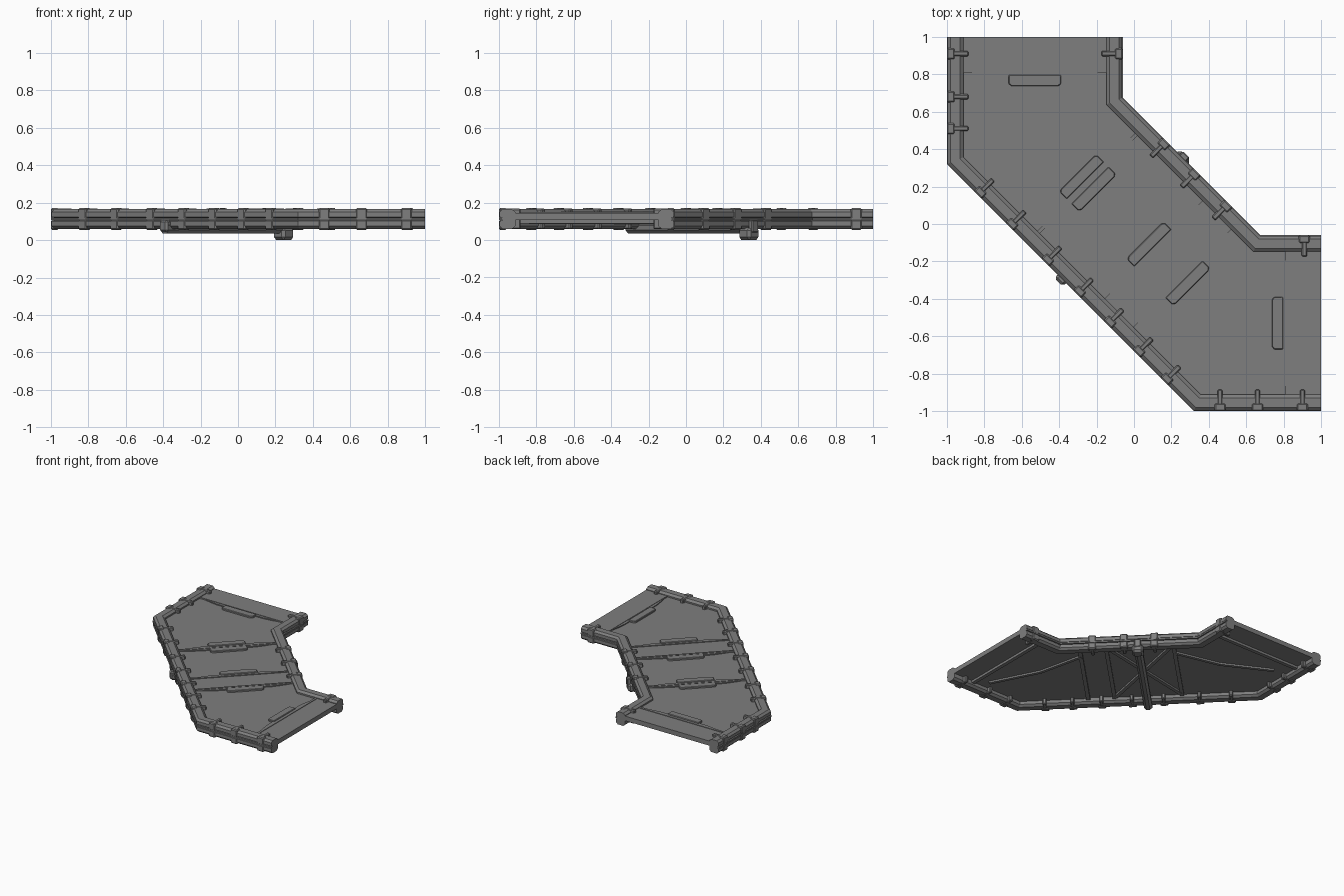
import bpy, bmesh
from math import radians
from mathutils import Matrix, Vector

cube = bpy.data.objects.get("Cube")
if cube:
    bpy.data.objects.remove(cube)

gray = bpy.data.materials.new("dark gray metal")
gray.use_nodes = True
gray.diffuse_color = (0.21, 0.21, 0.21, 1)
gray.node_tree.nodes["Principled BSDF"].inputs["Base Color"].default_value = (0.21, 0.21, 0.21, 1)

# local x runs across the walkway, local y along its slanted middle
DIAG = Matrix.Rotation(radians(45), 4, 'Z')
IDENT = Matrix.Identity(4)


def finish(name, bm, bevel=0):
    bmesh.ops.recalc_face_normals(bm, faces=bm.faces)
    mesh = bpy.data.meshes.new(name)
    bm.to_mesh(mesh)
    bm.free()
    mesh.materials.append(gray)
    obj = bpy.data.objects.new(name, mesh)
    bpy.context.collection.objects.link(obj)
    if bevel:
        mod = obj.modifiers.new("bevel", 'BEVEL')
        mod.width = bevel
        mod.segments = 1
    return obj


def prism(name, points, z0, z1, frame=IDENT, cuts=(), bevel=0):
    """Flat outline, trimmed by (point, normal) cuts, raised from z0 to z1."""
    bm = bmesh.new()
    bm.faces.new([bm.verts.new(frame @ Vector((x, y, z0))) for x, y in points])
    for co, no in cuts:
        bmesh.ops.bisect_plane(bm, geom=bm.verts[:] + bm.edges[:] + bm.faces[:],
                               plane_co=co, plane_no=no, clear_outer=True)
    ext = bmesh.ops.extrude_face_region(bm, geom=bm.faces[:])
    top = [g for g in ext["geom"] if isinstance(g, bmesh.types.BMVert)]
    bmesh.ops.translate(bm, verts=top, vec=(0, 0, z1 - z0))
    return finish(name, bm, bevel)


def box(name, x0, x1, y0, y1, z0, z1, frame=IDENT, bevel=0):
    return prism(name, [(x0, y0), (x1, y0), (x1, y1), (x0, y1)], z0, z1, frame, bevel=bevel)


def bar(name, p, q, width, z0, z1):
    p, q = Vector(p), Vector(q)
    n = (q - p).orthogonal().normalized() * width / 2
    return prism(name, [p - n, q - n, q + n, p + n], z0, z1, DIAG)


def offset(path, u):
    """Mitred inward offset of an open path."""
    pts = [Vector(p) for p in path]
    normals = [(b - a).normalized() for a, b in zip(pts, pts[1:])]
    normals = [Vector((-d.y, d.x)) for d in normals]
    out = []
    for p, m, n in zip(pts, normals[:1] + normals, normals + normals[-1:]):
        out.append(p + (m + n) / (1 + m.dot(n)) * u)
    return out


outer_path = [(-1, 1), (-1, 0.32), (0.32, -1), (1, -1)]
inner_path = [(1, -0.06), (0.675, -0.06), (-0.06, 0.675), (-0.06, 1)]

# Rails: chamfered section with a groove along the middle
section = [(.02, .06), (.07, .06), (.088, .075), (.088, .15), (.07, .165), (.02, .165),
           (.004, .15), (.004, .124), (.018, .119), (.018, .106), (.004, .101), (.004, .075)]


def rail(name, path):
    bm = bmesh.new()
    columns = [[bm.verts.new((p.x, p.y, z)) for p in offset(path, u)] for u, z in section]
    for a, b in zip(columns, columns[1:] + columns[:1]):
        for i in range(len(path) - 1):
            bm.faces.new((a[i], a[i + 1], b[i + 1], b[i]))
    bm.faces.new([c[0] for c in columns])
    bm.faces.new([c[-1] for c in columns])
    finish(name, bm)


rail("outer_rail", outer_path)
rail("inner_rail", inner_path)

# Deck: core sheet showing in the groove, then raised panels cut to shape
prism("deck_sheet", outer_path + inner_path, .107, .118)
inset = offset(outer_path, .05) + offset(inner_path, .05)


def slant(t, side):
    return DIAG @ Vector((0, t, 0)), DIAG @ Vector((0, side, 0))


north, east = Vector((0, .82, 0)), Vector((.82, 0, 0))
Y, X = Vector((0, 1, 0)), Vector((1, 0, 0))
panels = [
    ("back_end_band", .113, .145, [(north, -Y)]),
    ("back_panel", .10, .138, [(north, Y), slant(.33, -1)]),
    ("middle_panel", .10, .138, [slant(.33, 1), slant(-.18, -1)]),
    ("middle_band", .113, .143, [slant(-.18, 1), slant(-.38, -1)]),
    ("side_panel", .10, .138, [slant(-.38, 1), (east, X)]),
    ("side_end_band", .113, .145, [(east, -X)]),
]
for name, z0, z1, cuts in panels:
    prism(name, inset, z0, z1, cuts=cuts)


# Seams: a ridge with tapered lips and latch plates, plus a rib underneath
def seam(name, frame, half, sides):
    box(name + "_ridge", -half, half, -.009, .009, .13, .149, frame)
    box(name + "_rib", -half, half, -.015, .015, .088, .115, frame)
    for s in sides:
        lip = [(-half, 0), (half, 0), (.27, .022), (.21, .03), (-.21, .03), (-.27, .022)]
        prism(name + "_lip", [(x, y * s) for x, y in lip], .13, .146, frame)
        plate = [(-.14, .018), (.14, .018), (.14, .066), (.125, .078), (-.125, .078), (-.14, .066)]
        prism(name + "_latch", [(x, y * s) for x, y in plate], .13, .153, frame, bevel=.004)


for name, t, sides in (("upper_seam", .33, (1, -1)), ("middle_seam", -.18, (1,)),
                       ("lower_seam", -.38, (-1,))):
    seam(name, DIAG @ Matrix.Translation((-.02, t, 0)), .39, sides)
seam("back_seam", Matrix.Translation((-.53, .815, 0)), .385, (-1,))
seam("side_seam", Matrix.Translation((.815, -.53, 0)) @ Matrix.Rotation(radians(-90), 4, 'Z'),
     .385, (-1,))


# Clamps: local x points inward from the rail's outer edge
def clamp(frame):
    box("clamp_block", 0, .042, -.03, .03, .112, .171, frame, .007)
    box("clamp_block", 0, .042, -.03, .03, .055, .108, frame, .007)
    box("clamp_strap", .03, .115, -.014, .014, .058, .168, frame, .006)


for y in (.91, .68, .51):
    clamp(Matrix.Translation((-1, y, 0)))
    clamp(Matrix.Translation((-y + (1.81 if y > .9 else 1.34 if y > .6 else .97), -1, 0))
          @ Matrix.Rotation(radians(90), 4, 'Z'))
for t in (.70, .46, .19, -.05, -.28, -.50, -.71):
    clamp(DIAG @ Matrix.Translation((-.481, t, 0)))
for t in (.19, -.04, -.28):
    clamp(DIAG @ Matrix.Translation((.435, t, 0)) @ Matrix.Rotation(radians(180), 4, 'Z'))
clamp(Matrix.Translation((-.06, .91, 0)) @ Matrix.Rotation(radians(180), 4, 'Z'))
clamp(Matrix.Translation((.91, -.06, 0)) @ Matrix.Rotation(radians(-90), 4, 'Z'))

# Underside braces: a cross in the middle, a kinked bar beneath each end panel
for s in (-1, 1):
    bar("cross_brace", (-.37 * s, -.17), (.36 * s, .32), .028, .084, .102)
for name, base, way in (("back", .33, 1), ("side", -.38, -1)):
    bar(name + "_brace", (.25, base), (.05, base + .32 * way), .025, .086, .102)
    bar(name + "_brace", (.05, base + .32 * way), (-.08, base + .72 * way), .025, .086, .102)

# Support beam slung under the deck, with an upturned hook and a foot
bm = bmesh.new()
place = DIAG @ Matrix.Translation((-.05, .065, .066)) @ Matrix.Rotation(radians(90), 4, 'Y') \
    @ Matrix.Rotation(radians(22.5), 4, 'Z')
bmesh.ops.create_cone(bm, cap_ends=True, segments=8, radius1=.034, radius2=.034,
                      depth=.88, matrix=place)
finish("support_beam", bm)
box("beam_hook", -.505, -.465, .035, .095, .042, .108, DIAG, .012)
box("beam_foot", .365, .455, .022, .108, 0, .068, DIAG, .016)
box("beam_foot_post", .43, .46, .04, .09, .04, .108, DIAG, .006)
